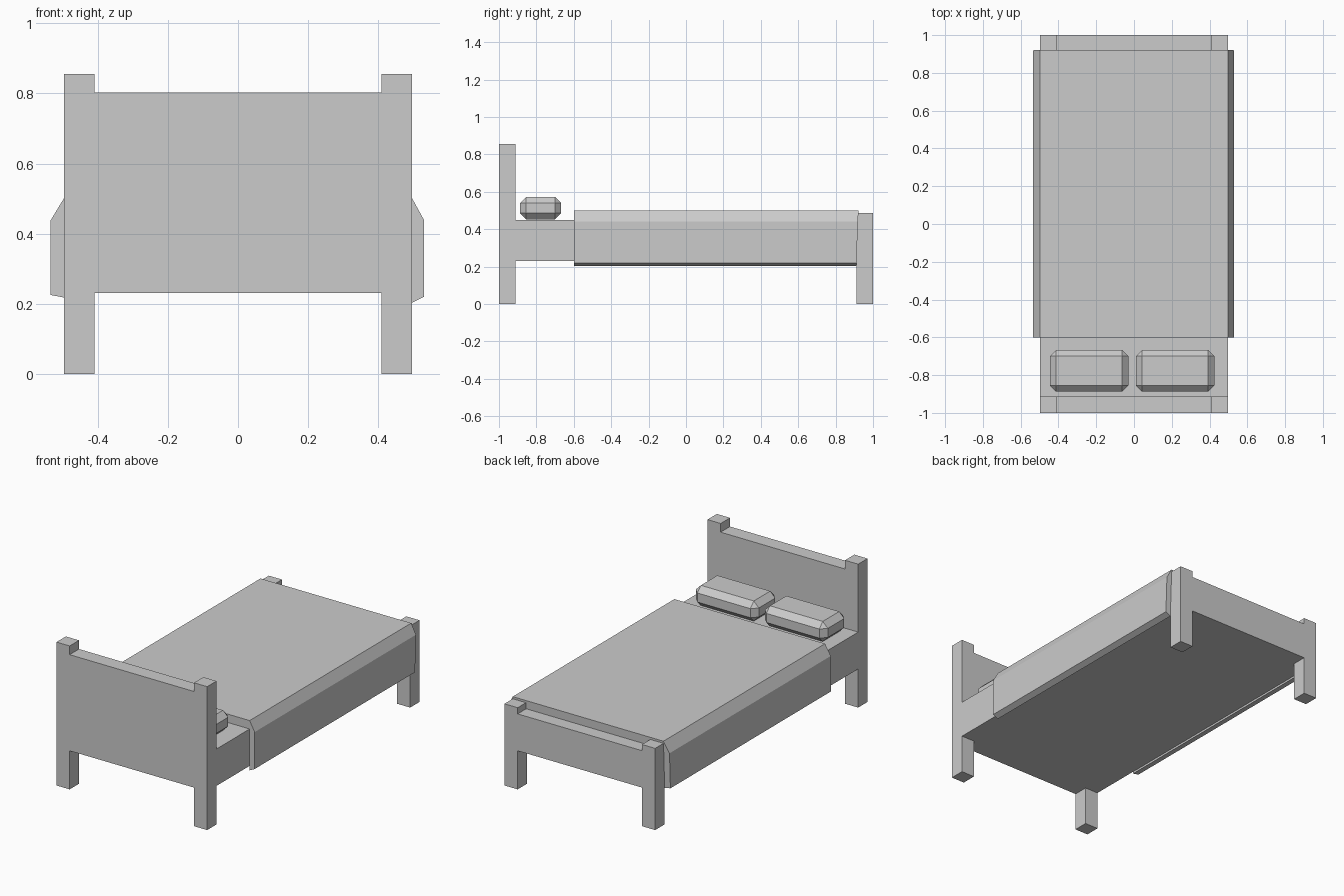
import bpy, bmesh

if "Cube" in bpy.data.objects:
    bpy.data.objects.remove(bpy.data.objects["Cube"])


def extrude_profile(name, pts, y0, y1):
    """Closed x/z outline extruded from y0 to y1."""
    bm = bmesh.new()
    face = bm.faces.new([bm.verts.new((x, y0, z)) for x, z in pts])
    ext = bmesh.ops.extrude_face_region(bm, geom=[face])
    for v in ext["geom"]:
        if isinstance(v, bmesh.types.BMVert):
            v.co.y = y1
    bmesh.ops.recalc_face_normals(bm, faces=bm.faces)
    mesh = bpy.data.meshes.new(name)
    bm.to_mesh(mesh)
    bm.free()
    ob = bpy.data.objects.new(name, mesh)
    bpy.context.collection.objects.link(ob)
    return ob


def box(name, lo, hi, bevel=0):
    bpy.ops.mesh.primitive_cube_add(size=1, location=[(a + b) / 2 for a, b in zip(lo, hi)])
    ob = bpy.context.object
    ob.name = name
    ob.scale = [b - a for a, b in zip(lo, hi)]
    bpy.ops.object.transform_apply(location=False, rotation=False, scale=True)
    if bevel:
        mod = ob.modifiers.new("chamfer", 'BEVEL')
        mod.width = bevel
        mod.segments = 1
    return ob


W, INNER, BASE_Z, BED_Z = 0.497, 0.41, 0.23, 0.45


def end_board(name, y0, y1, post_z, panel_z):
    """Two posts and a flush panel as one outline."""
    half = [(INNER, BASE_Z), (INNER, 0), (W, 0), (W, post_z), (INNER, post_z), (INNER, panel_z)]
    extrude_profile(name, half + [(-x, z) for x, z in reversed(half)], y0, y1)


# Headboard, footboard and mattress base
end_board("headboard", -1.0, -0.912, 0.855, 0.803)
end_board("footboard", 0.912, 1.0, 0.487, BED_Z)
box("mattress_base", (-W, -0.912, BASE_Z), (W, 0.912, BED_Z))

# Blanket draped over the top and both sides, foot end slightly slanted
blanket = extrude_profile("blanket", [
    (-0.535, 0.225), (-0.535, 0.437), (-W, 0.5), (W, 0.5), (0.53, 0.44),
    (0.53, 0.22), (W, 0.203), (W, BED_Z), (-W, BED_Z), (-W, 0.218)], -0.6, 0.91)
for v in blanket.data.vertices:
    if v.co.y > 0:
        v.co.y += (v.co.z - 0.2) / 0.3 * 0.012

# Pillows
for side, x in (("left", -0.445), ("right", 0.01)):
    box(side + "_pillow", (x, -0.888, 0.452), (x + 0.415, -0.667, 0.572), 0.033)
